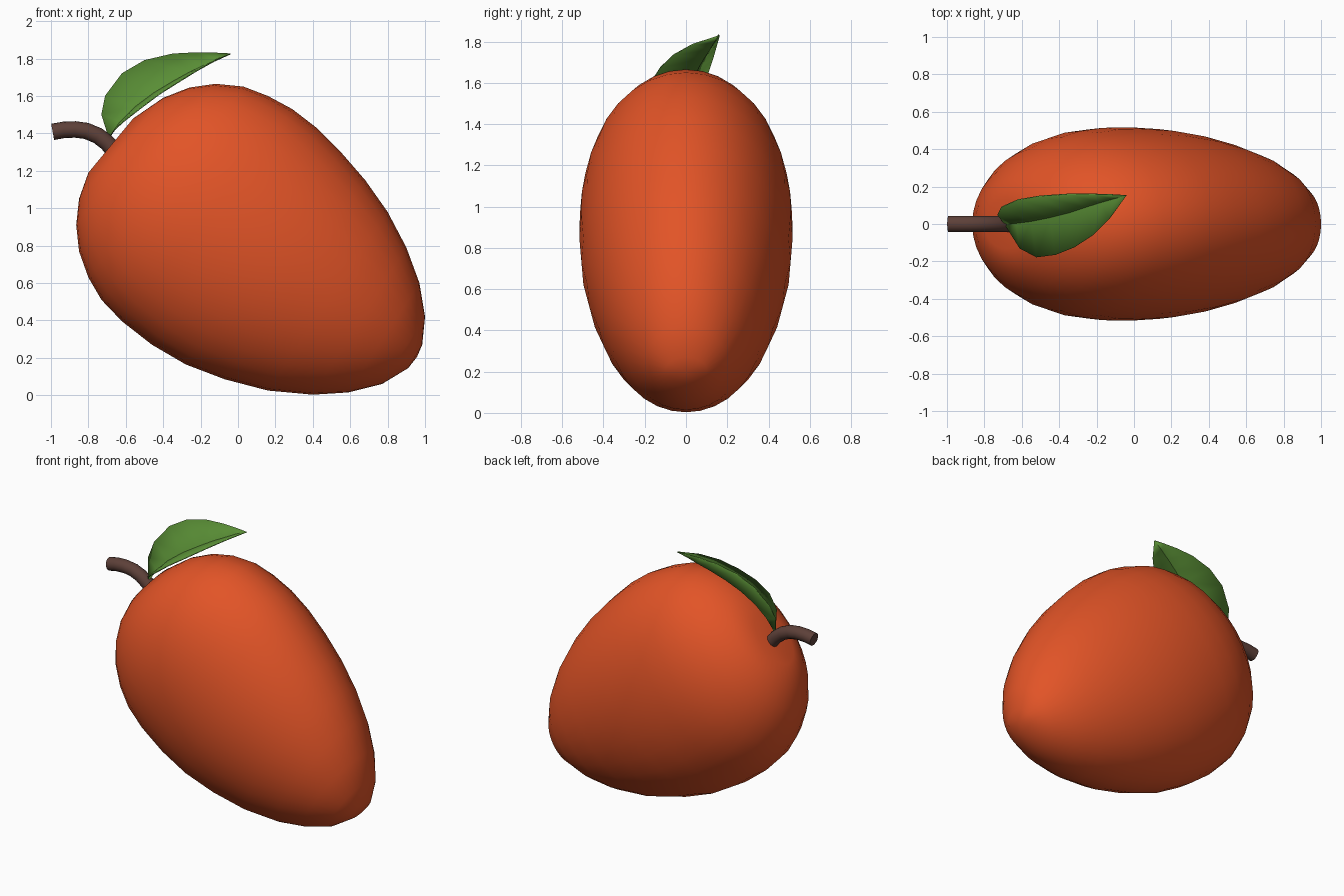
import bpy, bmesh, math
from mathutils import Vector

if "Cube" in bpy.data.objects:
    bpy.data.objects.remove(bpy.data.objects["Cube"])


def material(name, rgb):
    m = bpy.data.materials.new(name)
    m.diffuse_color = (*rgb, 1)
    m.use_nodes = True
    m.node_tree.nodes["Principled BSDF"].inputs["Base Color"].default_value = m.diffuse_color
    return m


def finish(bm, name, mat, angle):
    bmesh.ops.recalc_face_normals(bm, faces=bm.faces)
    me = bpy.data.meshes.new(name)
    bm.to_mesh(me)
    bm.free()
    ob = bpy.data.objects.new(name, me)
    bpy.context.collection.objects.link(ob)
    me.materials.append(mat)
    bpy.ops.object.select_all(action='DESELECT')
    ob.select_set(True)
    bpy.context.view_layer.objects.active = ob
    bpy.ops.object.shade_smooth_by_angle(angle=math.radians(angle))
    return ob


def bridge(bm, a, b, closed=True):
    n = len(a)
    for i in range(n if closed else n - 1):
        j = (i + 1) % n
        bm.faces.new((a[i], a[j], b[j], b[i]))


skin = material("orange_skin", (0.76, 0.088, 0.02))
green = material("leaf_green", (0.10, 0.27, 0.036))
bark = material("stem_brown", (0.109, 0.051, 0.040))

# Fruit: tilted elliptical rings spanning upper and lower side profiles
upper = [(-.56, 1.48), (-.40, 1.59), (-.26, 1.645), (-.12, 1.665), (.03, 1.65),
         (.16, 1.60), (.29, 1.53), (.42, 1.43), (.55, 1.30), (.68, 1.15),
         (.80, .98), (.90, .79), (.97, .60), (1.0, .42), (.985, .27)]
lower = [(-.80, 1.19), (-.85, 1.05), (-.865, .91), (-.85, .77), (-.80, .63),
         (-.73, .51), (-.62, .395), (-.46, .27), (-.28, .165), (-.07, .085),
         (.16, .025), (.40, .003), (.59, .015), (.77, .06), (.91, .145)]
SEG = 32
bm = bmesh.new()
rings = []
for k, (a, b) in enumerate(zip(upper, lower), 1):
    a, b = Vector((a[0], 0, a[1])), Vector((b[0], 0, b[1]))
    mid, half = (a + b) / 2, (a - b) / 2
    wide = max(0.517 * math.sin(math.pi * k / 16), 0.707 * half.length)
    rings.append([bm.verts.new(mid + half * math.cos(t) + Vector((0, wide * math.sin(t), 0)))
                  for t in (2 * math.pi * i / SEG for i in range(SEG))])
for r, s in zip(rings, rings[1:]):
    bridge(bm, r, s)
for ring, pole in ((rings[0], (-.66, 0, 1.32)), (rings[-1], (.957, 0, .205))):
    p = bm.verts.new(pole)
    for i in range(SEG):
        bm.faces.new((ring[i], ring[(i + 1) % SEG], p))
finish(bm, "fruit_body", skin, 80)

# Stem: bent round tube, cut square at the free end
path = [Vector((x, 0, z)) for x, z in
        [(-.991, 1.408), (-.93, 1.419), (-.87, 1.421), (-.81, 1.413),
         (-.75, 1.388), (-.70, 1.350), (-.65, 1.29)]]
bm = bmesh.new()
rings = []
for i, p in enumerate(path):
    d = (path[min(i + 1, len(path) - 1)] - path[max(i - 1, 0)]).normalized()
    side = Vector((0, 1, 0))
    up = d.cross(side)
    rings.append([bm.verts.new(p + 0.044 * (side * math.cos(t) + up * math.sin(t)))
                  for t in (2 * math.pi * j / 16 for j in range(16))])
for r, s in zip(rings, rings[1:]):
    bridge(bm, r, s)
bm.faces.new(rings[0])
bm.faces.new(rings[-1])
finish(bm, "stem", bark, 40)

# Leaf: two blades folded along the midrib
base, tip = (-.69, 0, 1.375), (-.04, .153, 1.825)
back = [(-.73, .05, 1.50), (-.71, .09, 1.60), (-.62, .13, 1.72), (-.50, .15, 1.79),
        (-.35, .16, 1.825), (-.22, .16, 1.832), (-.12, .157, 1.83)]
rib = [(-.63, .005, 1.46), (-.55, .015, 1.54), (-.45, .035, 1.615), (-.35, .06, 1.675),
       (-.26, .09, 1.725), (-.18, .115, 1.763), (-.11, .135, 1.797)]
front = [(-.66, -.05, 1.42), (-.61, -.13, 1.465), (-.52, -.178, 1.535), (-.42, -.165, 1.61),
         (-.32, -.125, 1.673), (-.22, -.06, 1.735), (-.13, .03, 1.785)]
bm = bmesh.new()
b0, t0 = bm.verts.new(base), bm.verts.new(tip)
vb, vr, vf = ([bm.verts.new(p) for p in line] for line in (back, rib, front))
for p, q in ((vb, vr), (vr, vf)):
    bridge(bm, p, q, closed=False)
    bm.faces.new((b0, p[0], q[0]))
    bm.faces.new((t0, p[-1], q[-1]))
leaf = finish(bm, "leaf", green, 35)
thick = leaf.modifiers.new("thickness", 'SOLIDIFY')
thick.thickness = 0.006
thick.offset = 0
